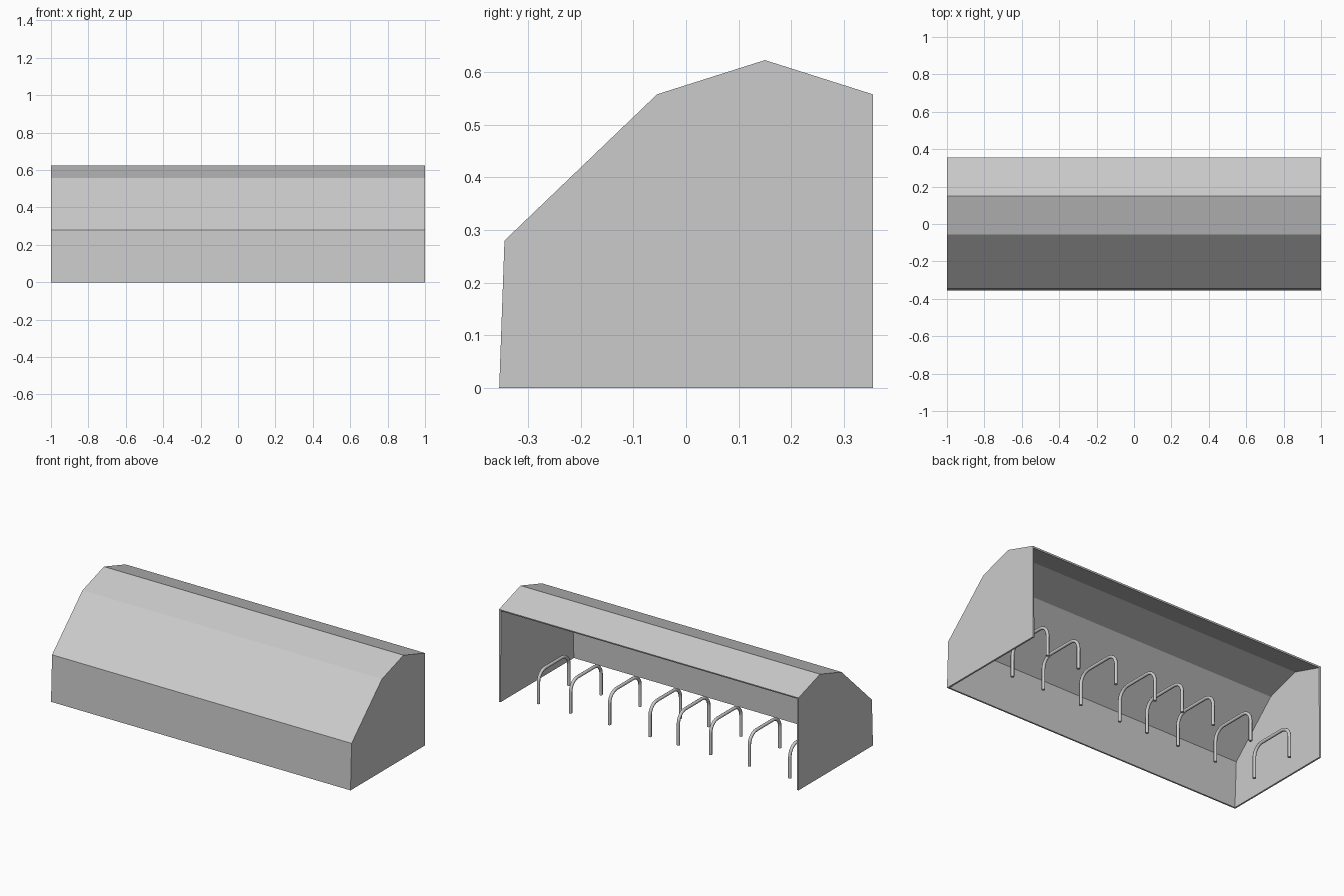
import bpy, bmesh
from math import sin, cos, pi
from mathutils import Vector

if "Cube" in bpy.data.objects:
    bpy.data.objects.remove(bpy.data.objects["Cube"])

# Shelter shell: folded front and roof with two end walls, open at back and bottom
PROFILE = [(-0.355, 0), (-0.345, 0.28), (-0.055, 0.558),
           (0.15, 0.623), (0.355, 0.558), (0.355, 0)]
bm = bmesh.new()
right = [bm.verts.new((1, y, z)) for y, z in PROFILE]
left = [bm.verts.new((-1, y, z)) for y, z in PROFILE]
for i in range(4):
    bm.faces.new((left[i], right[i], right[i + 1], left[i + 1]))
bm.faces.new(right[::-1])
bm.faces.new(left)
for f in bm.faces:
    f.normal_update()
    if f.normal.dot(f.calc_center_median() - Vector((0, 0.05, 0.2))) < 0:
        f.normal_flip()
mesh = bpy.data.meshes.new("shelter_shell")
bm.to_mesh(mesh)
bm.free()
shell = bpy.data.objects.new("shelter_shell", mesh)
bpy.context.collection.objects.link(shell)
wall = shell.modifiers.new("wall_thickness", 'SOLIDIFY')
wall.thickness = 0.01
wall.offset = -1
wall.use_even_offset = True

# Cycle stand hoop: bent tube in the y-z plane
Y0, Y1, TOP, BEND, TUBE = -0.04, 0.25, 0.193, 0.065, 0.0095
path = [(Y0, 0)]
for cy, start in ((Y0 + BEND, pi), (Y1 - BEND, pi / 2)):
    for k in range(7):
        a = start - k * pi / 12
        path.append((cy + BEND * cos(a), TOP - BEND + BEND * sin(a)))
path.append((Y1, 0))
curve = bpy.data.curves.new("hoop_path", 'CURVE')
curve.dimensions = '3D'
curve.bevel_depth = TUBE
curve.bevel_resolution = 2
curve.use_fill_caps = True
spline = curve.splines.new('POLY')
spline.points.add(len(path) - 1)
for p, (y, z) in zip(spline.points, path):
    p.co = (0, y, z, 1)

# Two groups of four hoops along the shelter
for group in (0, 1):
    for n, dx in enumerate((0.81, 0.595, 0.335, 0.065)):
        hoop = bpy.data.objects.new(f"stand_hoop_{group * 4 + n + 1}", curve)
        hoop.location.x = dx - 0.934 * group
        bpy.context.collection.objects.link(hoop)
